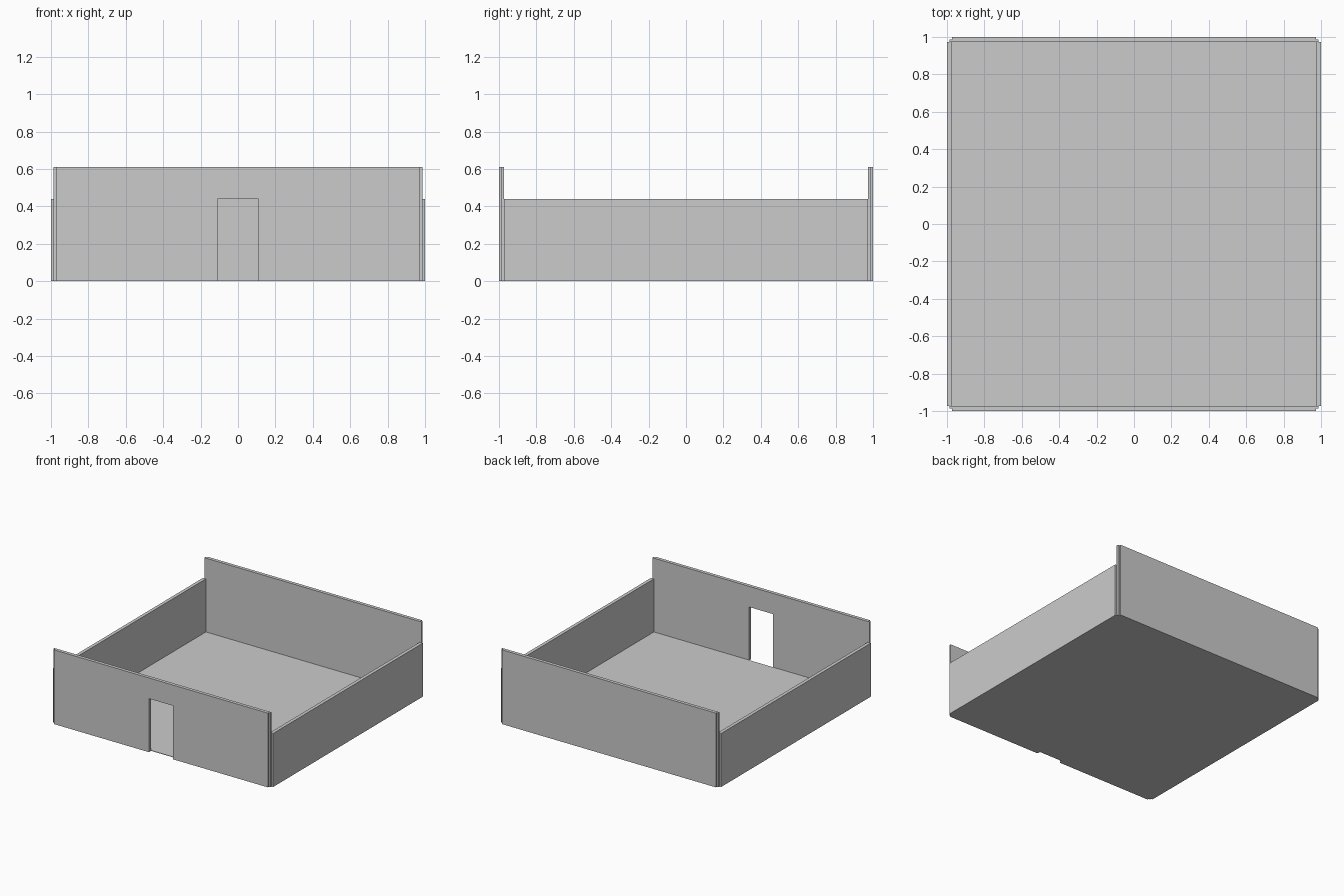
import bpy, bmesh
from mathutils import Vector

if "Cube" in bpy.data.objects:
    bpy.data.objects.remove(bpy.data.objects["Cube"])

INNER, MID, OUTER = 0.972, 0.987, 1.0   # wall layer planes
TALL, LOW = 0.61, 0.44                  # end wall / side wall heights
DOOR_W, DOOR_H = 0.11, 0.44


def prism(name, profile, y0, y1):
    """Extrude an x/z outline from y0 to y1."""
    bm = bmesh.new()
    face = bm.faces.new([bm.verts.new((x, y0, z)) for x, z in profile])
    ext = bmesh.ops.extrude_face_region(bm, geom=[face])
    moved = [v for v in ext["geom"] if isinstance(v, bmesh.types.BMVert)]
    bmesh.ops.translate(bm, verts=moved, vec=Vector((0, y1 - y0, 0)))
    bmesh.ops.recalc_face_normals(bm, faces=bm.faces)
    mesh = bpy.data.meshes.new(name)
    bm.to_mesh(mesh)
    bm.free()
    obj = bpy.data.objects.new(name, mesh)
    bpy.context.collection.objects.link(obj)
    return obj


def rect(x0, x1, h):
    return [(x0, 0), (x1, 0), (x1, h), (x0, h)]


def doorway(half, h):
    return [(-half, 0), (-DOOR_W, 0), (-DOOR_W, DOOR_H), (DOOR_W, DOOR_H),
            (DOOR_W, 0), (half, 0), (half, h), (-half, h)]


# Thin floor slab between the walls
prism("floor", rect(-INNER, INNER, 0.004), -INNER, INNER)

# Low side walls
prism("side_wall_left", rect(-OUTER, -INNER, LOW), -INNER, INNER)
prism("side_wall_right", rect(INNER, OUTER, LOW), -INNER, INNER)

# Tall end walls in two layers, the outer one narrower; doorway in the front
for layer, half, a, b in (("inner", MID, INNER, MID), ("outer", INNER, MID, OUTER)):
    prism("front_wall_" + layer, doorway(half, TALL), -b, -a)
    prism("back_wall_" + layer, rect(-half, half, TALL), a, b)
